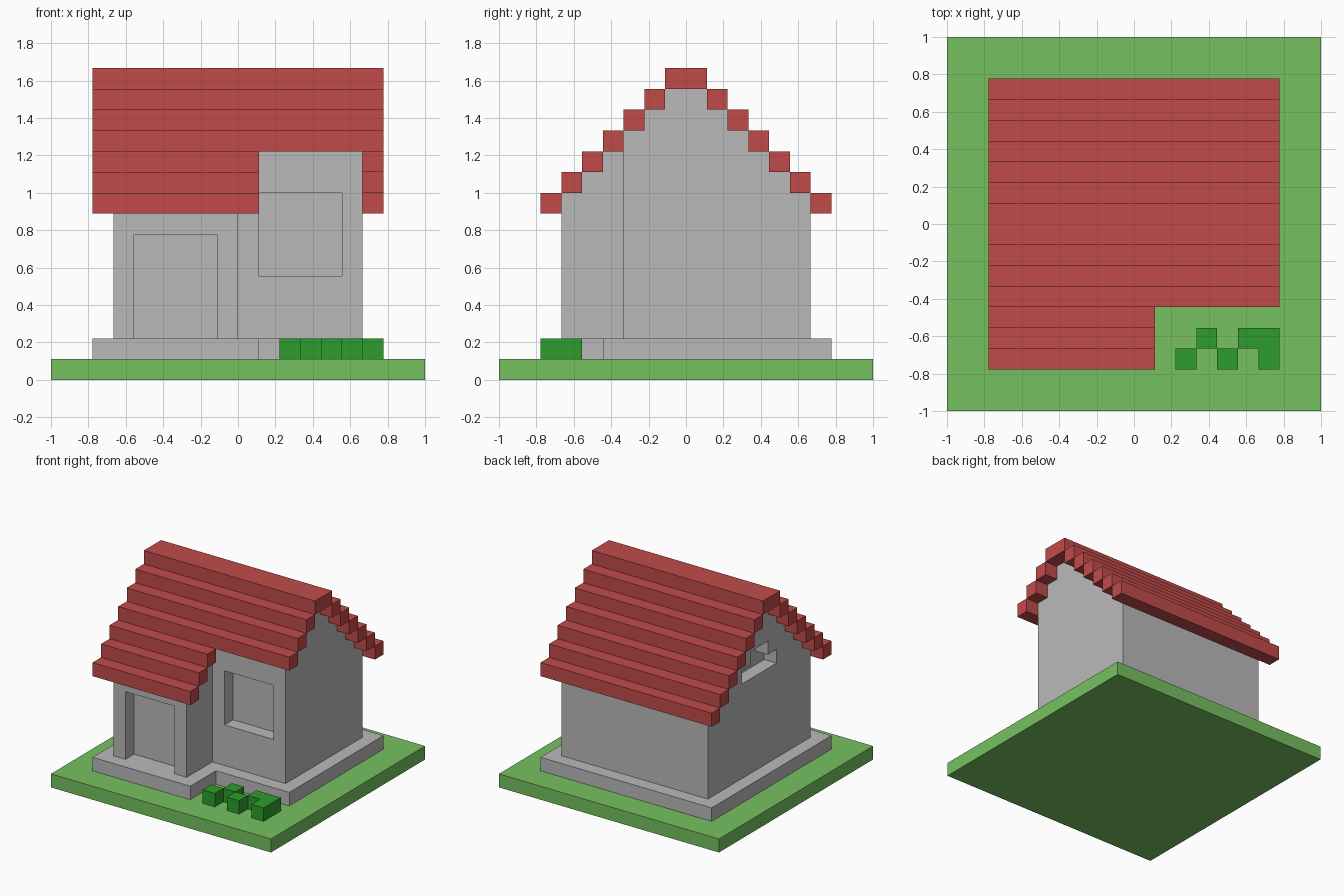
import bpy, bmesh

U = 1 / 9  # one block

cube = bpy.data.objects.get("Cube")
if cube:
    bpy.data.objects.remove(cube, do_unlink=True)


def material(name, rgb):
    lin = [((c / 255 + 0.055) / 1.055) ** 2.4 for c in rgb] + [1.0]
    m = bpy.data.materials.new(name)
    m.use_nodes = True
    m.diffuse_color = lin
    m.node_tree.nodes["Principled BSDF"].inputs["Base Color"].default_value = lin
    return m


GRASS = material("grass_green", (118, 193, 96))
STONE = material("stone_grey", (186, 186, 186))
TILE = material("roof_red", (192, 75, 74))
LEAF = material("bush_green", (45, 157, 45))


def prism(name, outline, axis, lo, hi, mat):
    """Extrude an outline, given in blocks, along x or z from lo to hi."""
    def place(p, t):
        return [v * U for v in ((t, *p) if axis == "x" else (*p, t))]
    bm = bmesh.new()
    face = bm.faces.new([bm.verts.new(place(p, lo)) for p in outline])
    side = bmesh.ops.extrude_face_region(bm, geom=[face])["geom"]
    d = (hi - lo) * U
    bmesh.ops.translate(bm, vec=(d, 0, 0) if axis == "x" else (0, 0, d),
                        verts=[g for g in side if isinstance(g, bmesh.types.BMVert)])
    bmesh.ops.recalc_face_normals(bm, faces=bm.faces)
    mesh = bpy.data.meshes.new(name)
    bm.to_mesh(mesh)
    bm.free()
    mesh.materials.append(mat)
    ob = bpy.data.objects.new(name, mesh)
    bpy.context.collection.objects.link(ob)
    return ob


def box(name, x, y, z, mat):
    outline = [(x[0], y[0]), (x[1], y[0]), (x[1], y[1]), (x[0], y[1])]
    return prism(name, outline, "z", z[0], z[1], mat)


def carve(target, cutter):
    """Cut a recess with a hidden helper."""
    cutter.hide_render = True
    cutter.hide_viewport = True
    cutter.display_type = "WIRE"
    mod = target.modifiers.new(cutter.name, "BOOLEAN")
    mod.operation = "DIFFERENCE"
    mod.solver = "EXACT"
    mod.object = cutter


def gable(front):
    """Stepped gable outline in y, z, with its front wall at y = front."""
    pts = [(front, 2)]
    for y in range(front, 0):        # climb to the ridge
        pts += [(y, 15 + y), (y + 1, 15 + y)]
    pts = pts[:-1]                   # the ridge is two blocks wide
    for y in range(1, 7):            # step down to the back wall
        pts += [(y, 15 - y)] if y == 1 else [(y - 1, 15 - y), (y, 15 - y)]
    return pts + [(6, 2)]


# Lawn and L-shaped plinth
box("lawn", (-9, 9), (-9, 9), (0, 1), GRASS)
prism("plinth", [(-7, -7), (1, -7), (1, -4), (7, -4), (7, 7), (-7, 7)], "z", 1, 2, STONE)

# Deep wing with the door, set-back wing with the window
door_wing = prism("door_wing", gable(-6), "x", -6, 0, STONE)
window_wing = prism("window_wing", gable(-3), "x", 0, 6, STONE)

# Recesses, one block deep
carve(door_wing, box("door_cutter", (-5, -1), (-7, -5), (1, 7), STONE))
carve(door_wing, prism("gable_window_cutter",
                       [(-2, 9), (2, 9), (2, 10), (1, 10), (1, 11), (-1, 11), (-1, 10), (-2, 10)],
                       "x", -7, -5, STONE))
carve(window_wing, box("window_cutter", (1, 5), (-4, -2), (5, 9), STONE))

# Stepped roof courses; the lowest front ones cover only the door wing
for i in range(6):
    z = (8 + i, 9 + i)
    box(f"roof_front_{i + 1}", (-7, 1 if i < 3 else 7), (i - 7, i - 6), z, TILE)
    box(f"roof_back_{i + 1}", (-7, 7), (6 - i, 7 - i), z, TILE)
box("roof_ridge", (-7, 7), (-1, 1), (14, 15), TILE)

# Zigzag of bushes
for i, (x, y) in enumerate([(2, -7), (3, -6), (4, -7)]):
    box(f"bush_{i + 1}", (x, x + 1), (y, y + 1), (1, 2), LEAF)
prism("corner_bush", [(5, -6), (6, -6), (6, -7), (7, -7), (7, -5), (5, -5)], "z", 1, 2, LEAF)
